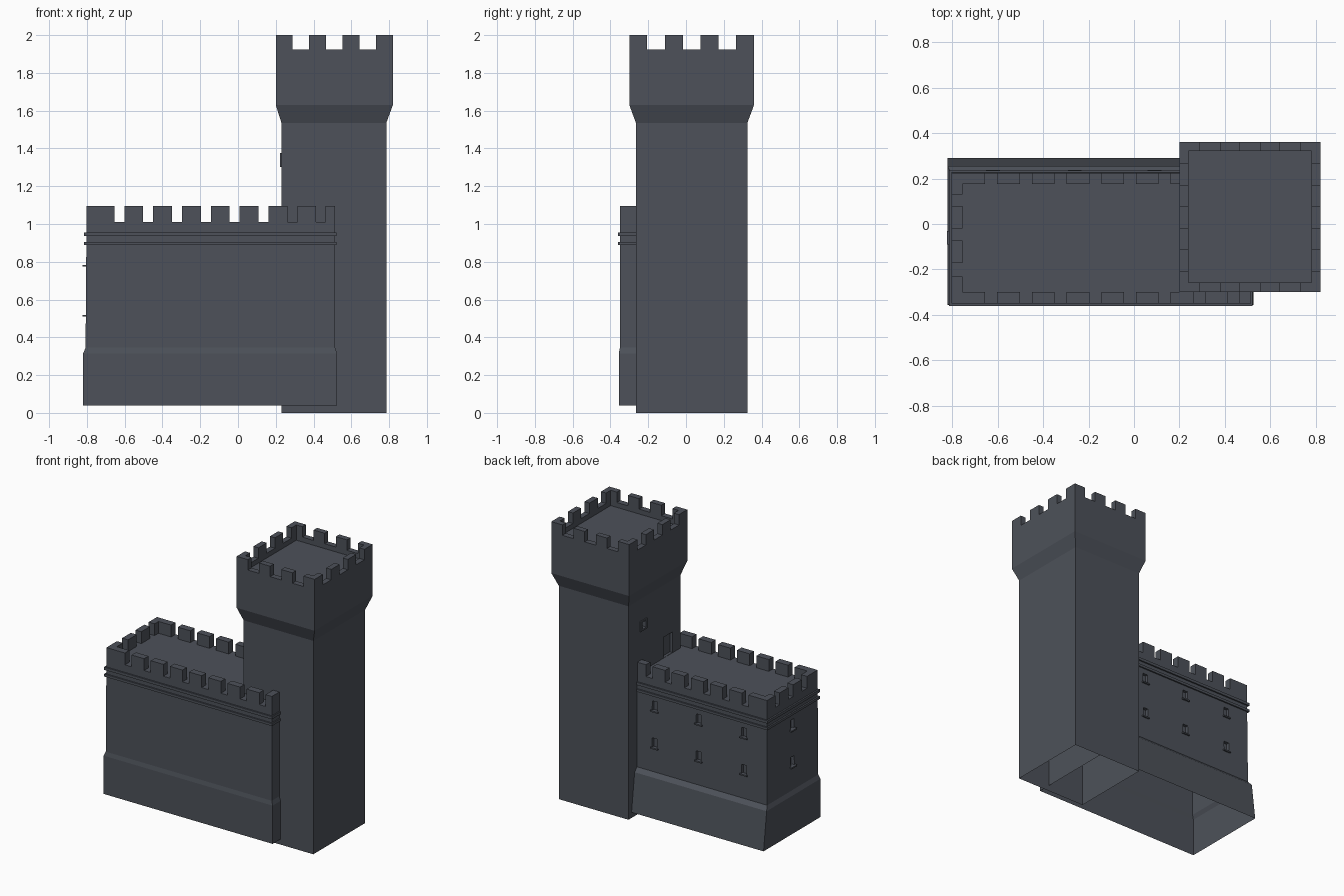
import bpy, bmesh

if "Cube" in bpy.data.objects:
    bpy.data.objects.remove(bpy.data.objects["Cube"])

stone = bpy.data.materials.new("dark_slate_stone")
stone.diffuse_color = (0.074, 0.083, 0.101, 1)
stone.use_nodes = True
stone.node_tree.nodes["Principled BSDF"].inputs["Base Color"].default_value = stone.diffuse_color


def make_object(name, bm):
    bmesh.ops.recalc_face_normals(bm, faces=bm.faces)
    me = bpy.data.meshes.new(name)
    bm.to_mesh(me)
    bm.free()
    me.materials.append(stone)
    ob = bpy.data.objects.new(name, me)
    bpy.context.collection.objects.link(ob)
    return ob


def loft(name, rings):
    """Stack of rectangles (z, x0, x1, y0, y1) skinned into a closed body."""
    bm = bmesh.new()
    loops = [[bm.verts.new((x, y, z)) for x, y in ((x0, y0), (x1, y0), (x1, y1), (x0, y1))]
             for z, x0, x1, y0, y1 in rings]
    for a, b in zip(loops, loops[1:]):
        for i in range(4):
            j = (i + 1) % 4
            bm.faces.new((a[i], a[j], b[j], b[i]))
    bm.faces.new(loops[0][::-1])
    bm.faces.new(loops[-1])
    return make_object(name, bm)


def boxes(name, items):
    """One object of several boxes (x0, x1, y0, y1, z0, z1)."""
    bm = bmesh.new()
    for x0, x1, y0, y1, z0, z1 in items:
        vs = bmesh.ops.create_cube(bm, size=1)["verts"]
        for v in vs:
            v.co = (x1 if v.co.x > 0 else x0, y1 if v.co.y > 0 else y0, z1 if v.co.z > 0 else z0)
    return make_object(name, bm)


def cut_and_open(ob, holes):
    """Cut recesses, then remove the bottom face so the shell is open below."""
    cutter = boxes("recess_cutter", holes)
    cutter.hide_render = True
    mod = ob.modifiers.new("recesses", 'BOOLEAN')
    mod.operation, mod.solver, mod.object = 'DIFFERENCE', 'EXACT', cutter
    dg = bpy.context.evaluated_depsgraph_get()
    bm = bmesh.new()
    bm.from_mesh(bpy.data.meshes.new_from_object(ob.evaluated_get(dg)))
    ob.modifiers.clear()
    bpy.data.objects.remove(cutter)
    low = min(v.co.z for v in bm.verts)
    bottom = [f for f in bm.faces if all(v.co.z < low + 1e-4 for v in f.verts)]
    bmesh.ops.delete(bm, geom=bottom, context='FACES_ONLY')
    bm.to_mesh(ob.data)
    bm.free()


# tower: shaft, flared head, parapet and sunken deck
tower = loft("tower", [
    (0.0, 0.23, 0.785, -0.265, 0.325),
    (1.535, 0.23, 0.785, -0.265, 0.325),
    (1.63, 0.20, 0.82, -0.30, 0.36),
    (1.925, 0.20, 0.82, -0.30, 0.36),
    (1.925, 0.24, 0.78, -0.258, 0.32),
    (1.89, 0.24, 0.78, -0.258, 0.32)])
cut_and_open(tower, [(0.2, 0.25, -0.175, -0.075, 1.012, 1.16),     # doorway to the hall roof
                     (0.2, 0.25, 0.135, 0.18, 1.315, 1.365)])      # window

# tower merlons: four per side, corners shared
items = []
dx, dy = 0.62 / 7, 0.66 / 7
for i in range(4):
    x, y = 0.20 + 2 * i * dx, -0.30 + 2 * i * dy
    for ya, yb in ((-0.30, -0.258), (0.32, 0.36)):
        items.append((x, x + dx, ya, yb, 1.925, 2.0))
    for xa, xb in ((0.20, 0.24), (0.78, 0.82)):
        a, b = y, y + dy
        if i == 0:
            a = -0.258
        if i == 3:
            b = 0.32
        items.append((xa, xb, a, b, 1.925, 2.0))
boxes("tower_merlons", items)

# tower window frame
boxes("tower_window_frame", [
    (0.222, 0.232, 0.12, 0.135, 1.303, 1.375), (0.222, 0.232, 0.18, 0.195, 1.303, 1.375),
    (0.222, 0.232, 0.135, 0.18, 1.365, 1.375), (0.222, 0.232, 0.135, 0.18, 1.303, 1.315)])

# hall with battered base and windows in the back and left walls
hall = loft("hall", [
    (0.04, -0.82, 0.525, -0.356, 0.29),
    (0.315, -0.82, 0.525, -0.356, 0.255),
    (0.345, -0.807, 0.514, -0.35, 0.23),
    (1.01, -0.802, 0.514, -0.35, 0.225)])
holes, sills = [], []
for z in (0.515, 0.78):
    for x in (-0.62, -0.26, 0.09):
        holes.append((x - 0.02, x + 0.02, 0.205, 0.30, z, z + 0.07))
        sills.append((x - 0.03, x + 0.03, 0.215, 0.238, z - 0.006, z + 0.004))
    holes.append((-0.9, -0.78, -0.08, -0.04, z, z + 0.07))
    sills.append((-0.822, -0.79, -0.09, -0.03, z - 0.006, z + 0.004))
cut_and_open(hall, holes)
boxes("window_sills", sills)

# string courses round the hall
for n, (z0, z1) in {"lower": (0.888, 0.906), "upper": (0.936, 0.956)}.items():
    boxes(n + "_string_course", [
        (-0.814, 0.522, -0.36, -0.34, z0, z1), (-0.814, 0.522, 0.215, 0.236, z0, z1),
        (-0.814, -0.79, -0.34, 0.215, z0, z1), (0.50, 0.522, -0.34, 0.215, z0, z1)])

# hall merlons
Z = (1.01, 1.095)
items = [(-0.802, -0.655, -0.35, -0.30, *Z), (-0.802, -0.755, -0.30, -0.23, *Z),
         (-0.802, -0.655, 0.175, 0.225, *Z), (-0.802, -0.755, 0.13, 0.175, *Z),
         (-0.802, -0.755, -0.02, 0.08, *Z), (-0.802, -0.755, -0.172, -0.073, *Z),
         (0.464, 0.514, -0.35, -0.26, *Z)]
for i in range(7):
    x = -0.602 + i * 0.1527
    items.append((x, x + 0.1, -0.35, -0.30, *Z))
    if i < 6:
        items.append((x, x + 0.1, 0.175, 0.225, *Z))
boxes("hall_merlons", items)
